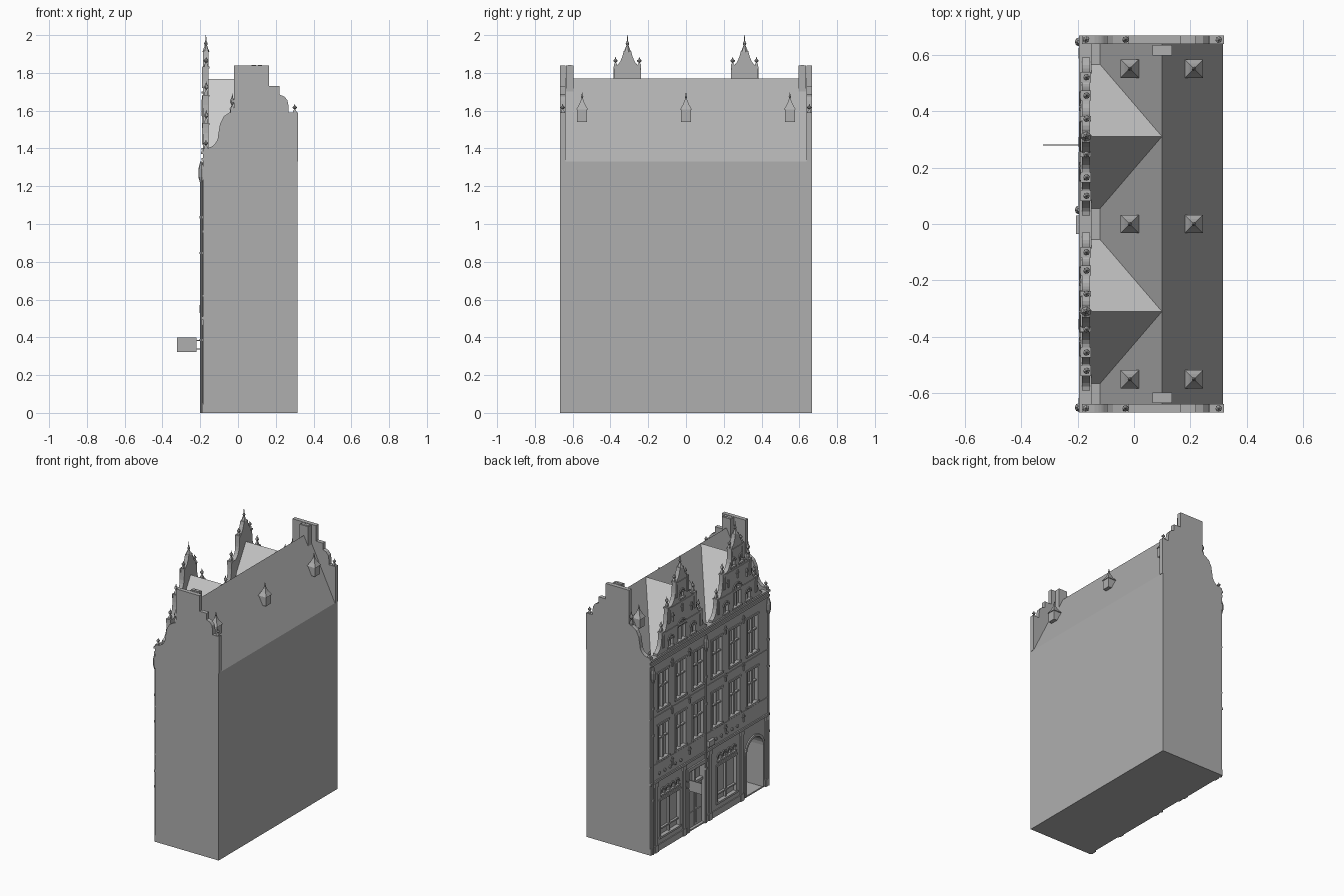
import bpy, bmesh, math
from mathutils import Matrix

if "Cube" in bpy.data.objects:
    bpy.data.objects.remove(bpy.data.objects["Cube"])

FX = -0.185            # plane of the street facade (it faces -x)
parts = {}


def part(name):
    return parts.setdefault(name, bmesh.new())


def prism(name, pts, a, b, axis='x'):
    """Extrude a flat profile: (y, z) points along x, or (x, z) points along y."""
    bm = part(name)
    place = (lambda p, d: (d, p[0], p[1])) if axis == 'x' else (lambda p, d: (p[0], d, p[1]))
    r0 = [bm.verts.new(place(p, a)) for p in pts]
    r1 = [bm.verts.new(place(p, b)) for p in pts]
    bm.faces.new(r0)
    bm.faces.new(r1[::-1])
    for i in range(len(pts)):
        j = (i + 1) % len(pts)
        bm.faces.new((r0[j], r0[i], r1[i], r1[j]))


def box(name, x0, x1, y0, y1, z0, z1):
    prism(name, [(y0, z0), (y1, z0), (y1, z1), (y0, z1)], x0, x1)


def stack(name, x, y, rings, seg=4):
    """Pile of cone sections from (radius, z) rings, for finials, spires and pipes."""
    turn = Matrix.Rotation(math.pi / 4, 4, 'Z')
    for (r0, z0), (r1, z1) in zip(rings, rings[1:]):
        bmesh.ops.create_cone(part(name), cap_ends=True, segments=seg, radius1=r0, radius2=r1,
                              depth=z1 - z0, matrix=Matrix.Translation((x, y, (z0 + z1) / 2)) @ turn)


def finial(name, x, y, z, h):
    stack(name, x, y, [(.012, z), (.012, z + h * .2), (.004, z + h * .4)])
    stack(name, x, y, [(.004, z + h * .4), (.012, z + h * .55), (.012, z + h * .65), (.004, z + h * .8), (.001, z + h)], 6)


def sweep(p, q, n=6):
    """Concave quarter ellipse: leaves p level and arrives at q upright."""
    return [(p[0] + (q[0] - p[0]) * math.sin(t), p[1] + (q[1] - p[1]) * (1 - math.cos(t)))
            for t in [i * math.pi / 2 / n for i in range(n + 1)]]


def arch(y, w, z0, spring, n=8):
    top = [(y + w / 2 * math.cos(math.pi * i / n), spring + w / 2 * math.sin(math.pi * i / n)) for i in range(n + 1)]
    return [(y - w / 2, z0), (y + w / 2, z0)] + top


def window(y, z0, z1, w, cols, bars):
    """Recessed opening with surround, sill, mullions and transoms."""
    y0, y1, f = y - w / 2, y + w / 2, .01
    box('cutter', -.25, -.165, y0, y1, z0, z1)
    for s in (y0, y1):
        box('window_frames', -.19, -.164, s - f / 2, s + f / 2, z0, z1)
    box('window_frames', -.191, -.164, y0 - f, y1 + f, z1 - .003, z1 + .01)
    box('window_sills', -.194, -.164, y0 - f, y1 + f, z0 - .01, z0 + .004)
    for i in range(1, cols):
        c = y0 + w * i / cols
        box('window_frames', -.182, -.164, c - .005, c + .005, z0, z1)
    for t in bars:
        c = z0 + (z1 - z0) * t
        box('window_frames', -.181, -.164, y0, y1, c - .005, c + .005)


def arch_window(y, w, z0, spring):
    prism('cutter', arch(y, w, z0, spring), -.25, -.165)
    outer, inner = arch(y, w + .02, z0, spring)[2:], arch(y, w, z0, spring)[2:]
    prism('arch_mouldings', outer + inner[::-1], -.191, FX + .002)
    box('window_sills', -.193, -.164, y - w / 2 - .01, y + w / 2 + .01, z0 - .01, z0 + .002)
    box('window_frames', -.18, -.164, y - .004, y + .004, z0, spring + w / 2)
    box('window_frames', -.18, -.164, y - w / 2, y + w / 2, spring - .004, spring + .004)


def anchor(y, z):
    box('wall_anchors', -.194, FX + .002, y - .004, y + .004, z - .028, z + .028)
    box('wall_anchors', -.193, FX + .002, y - .014, y + .014, z + .004, z + .011)


# Main block, low front parapet and roof
box('house_body', FX, .315, -.667, .667, 0, 1.33)
box('front_parapet', FX, -.15, -.667, .667, 1.33, 1.385)
prism('main_roof', [(.315, 1.33), (.1, 1.77), (-.12, 1.33)], -.645, .645, 'y')

# Curved and stepped end walls, with finials and twin chimneys
end = [(FX, 1.33), (FX, 1.40)] + sweep((-.175, 1.40), (-.105, 1.47))
end += [(-.095, 1.53), (-.075, 1.57), (-.045, 1.59), (-.02, 1.60), (-.02, 1.84), (.165, 1.84), (.165, 1.73),
        (.22, 1.73), (.22, 1.685), (.245, 1.675), (.262, 1.655), (.268, 1.62), (.268, 1.59), (.318, 1.59), (.318, 1.33)]
for s in (-1, 1):
    prism('end_gables', end, s * .638, s * .667, 'y')
    for x, z, h in ((-.17, 1.40, .045), (-.03, 1.59, .1), (.3, 1.59, .045)):
        finial('end_finials', x, s * .653, z, h)
    for x in (.083, .117):
        box('chimneys', x - .017, x + .017, s * .596, s * .634, 1.68, 1.84)
        box('chimney_pots', x - .011, x + .011, s * .605, s * .625, 1.83, 1.843)

# Front gables with cross roofs, bands, finials and windows
half = [(.28, 1.33)] + sweep((.28, 1.40), (.225, 1.51)) + [(.225, 1.53)]
half += sweep((.195, 1.53), (.16, 1.665)) + [(.16, 1.68)] + sweep((.13, 1.68), (.072, 1.78))
half += [(.07, 1.83), (.058, 1.835), (.038, 1.86), (.026, 1.89), (.02, 1.915)]
for g, yc in enumerate((.31, -.31)):
    prism(f'front_gable_{g}', [(yc + y, z) for y, z in half] + [(yc - y, z) for y, z in half[::-1]], FX, -.155)
    prism('cross_roofs', [(yc - .255, 1.33), (yc + .255, 1.33), (yc, 1.768)], -.16, .1)
    stack('gable_spires', -.17, yc, [(.02, 1.91), (.012, 1.93), (.006, 1.945), (.01, 1.955), (.004, 1.967), (.001, 2.0)], 6)
    for off, z, w in ((.21, 1.53, .018), (.145, 1.68, .018), (.063, 1.83, .01)):
        box('gable_bands', -.189, FX + .002, yc - off - w, yc + off + w, z - .022, z - .006)
        for s in (-1, 1):
            box('gable_copings', -.189, -.152, yc + s * off - w, yc + s * off + w, z - .006, z + .004)
            finial('gable_finials', -.168, yc + s * off, z + .004, .05 if off < .1 else .07)
            box('gable_pilasters', -.191, FX + .002, yc + s * off - .01, yc + s * off + .01, z - .11, z)
    arch_window(yc, .085, 1.40, 1.52 if g else 1.50)
    for s in (-1, 1):
        arch_window(yc + s * .125, .05, 1.40, 1.45)
        anchor(yc + s * .105, 1.60)
    for y in ((yc - .045, yc + .045) if g else (yc,)):
        arch_window(y, .04, 1.70, 1.735)
    anchor(yc, 1.63)

# Roof dormers with bell-shaped spires, on both slopes
for y in (-.55, 0, .55):
    for x, inner in ((-.015, 1), (.212, -1)):
        box('dormers', x - .027, x + .027, y - .027, y + .027, 1.54, 1.61)
        box('dormers', min(x, x + inner * .05), max(x, x + inner * .05), y - .018, y + .018, 1.55, 1.60)
        stack('dormer_spires', x, y, [(.046, 1.605), (.026, 1.628), (.012, 1.65), (.004, 1.67)])
        stack('dormer_spires', x, y, [(.003, 1.665), (.007, 1.673), (.003, 1.681), (.001, 1.695)], 6)

# Upper floors: windows, wall anchors and string courses
for ys in ((.52, .325, .13), (-.08, -.28, -.48)):
    for i, y in enumerate(ys):
        window(y, .64, .89, .12, 2, (.6,))
        window(y, 1.0, 1.26, .12, 2, (.6,))
        if i < 2:
            for z in (1.28, .945, .58):
                anchor(y - .098, z)
for z, x, h in ((.495, -.194, .015), (.615, -.189, .01), (.955, -.189, .01), (1.335, -.192, .015), (1.37, -.195, .015)):
    box('string_courses', x, FX + .002, -.667, .667, z, z + h)

# Shopfronts: large window, row of arched lights above, row of round studs
for y in (.445, -.19):
    window(y, .09, .35, .22, 2, (.2,))
    for i in range(4):
        arch_window(y - .081 + i * .054, .034, .385, .41)
    for i in range(5):
        spot = Matrix.Translation((-.188, y - .12 + i * .06, .548)) @ Matrix.Rotation(math.pi / 2, 4, 'Y')
        bmesh.ops.create_cone(part('round_studs'), cap_ends=True, segments=10, radius1=.011, radius2=.011,
                              depth=.01, matrix=spot)

# Panelled street door
box('cutter', -.25, -.15, .06, .23, .01, .42)
for y0, y1 in ((.065, .143), (.147, .225)):
    box('door', -.166, -.149, y0, y1, .01, .31)
    for z0, z1 in ((.03, .12), (.14, .29)):
        box('door', -.171, -.16, y0 + .014, y1 - .014, z0, z1)
box('door', -.176, -.149, .06, .23, .31, .328)
box('door', -.172, -.149, .141, .149, .328, .42)
for y in (.05, .24):
    box('door_surround', -.193, FX + .002, y - .012, y + .012, 0, .44)
box('door_surround', -.196, FX + .002, .035, .255, .43, .455)

# Open arched passage
outer, inner = arch(-.5, .22, .01, .305, 12), arch(-.5, .185, .01, .305, 12)
prism('cutter', inner, -.25, -.05)
prism('passage_surround', outer[1:] + [outer[0], inner[0]] + inner[:0:-1], -.194, FX + .002)

# Ground-floor pilasters, plinth and plaque
for y in (.605, .29, 0, -.355, -.635):
    box('pilasters', -.194, FX + .002, y - .014, y + .014, 0, .495)
    box('pilasters', -.197, FX + .002, y - .018, y + .018, .465, .495)
    box('pilasters', -.197, FX + .002, y - .018, y + .018, 0, .05)
for y0, y1 in ((.255, .667), (-.385, .035), (-.667, -.615)):
    box('plinth', -.191, FX + .002, y0, y1, 0, .045)
box('plaque', -.205, FX + .002, -.035, .03, .53, .57)

# Downpipes with hopper heads and clips
for y in (.645, .05, -.65):
    stack('downpipes', -.193, y, [(.007, 0), (.007, 1.24)], 8)
    stack('downpipes', -.194, y, [(.008, 1.22), (.016, 1.25), (.016, 1.29), (.006, 1.33)], 8)
    for z in (.38, .84, 1.03):
        stack('downpipes', -.193, y, [(.01, z), (.01, z + .012)], 8)

# Hanging sign board on two brackets
box('hanging_sign', -.322, -.22, .278, .282, .322, .40)
for z in (.335, .38):
    box('sign_bracket', -.225, -.18, .278, .282, z, z + .006)


def paint(name, v):
    mat = bpy.data.materials.new(name)
    mat.diffuse_color = (v, v, v, 1)
    mat.use_nodes = True
    mat.node_tree.nodes["Principled BSDF"].inputs["Base Color"].default_value = mat.diffuse_color
    return mat


# Turn every collected part into an object, in dark masonry grey
stone, slate = paint('dark_stone', .43), paint('cross_roof_slate', .56)
objs = {}
for name, bm in parts.items():
    bmesh.ops.recalc_face_normals(bm, faces=bm.faces)
    mesh = bpy.data.meshes.new(name)
    bm.to_mesh(mesh)
    bm.free()
    mesh.materials.append(slate if name == 'cross_roofs' else stone)
    objs[name] = bpy.data.objects.new(name, mesh)
    bpy.context.collection.objects.link(objs[name])

# Cut the openings into the wall and gables
cutter = objs['cutter']
cutter.hide_render = True
walls = [objs[n] for n in ('house_body', 'front_gable_0', 'front_gable_1')]
for wall in walls:
    mod = wall.modifiers.new('openings', 'BOOLEAN')
    mod.operation, mod.solver, mod.object = 'DIFFERENCE', 'EXACT', cutter
bpy.context.view_layer.update()
deps = bpy.context.evaluated_depsgraph_get()
for wall in walls:
    cut = bpy.data.meshes.new_from_object(wall.evaluated_get(deps))
    wall.modifiers.clear()
    wall.data = cut
bpy.data.objects.remove(cutter)
